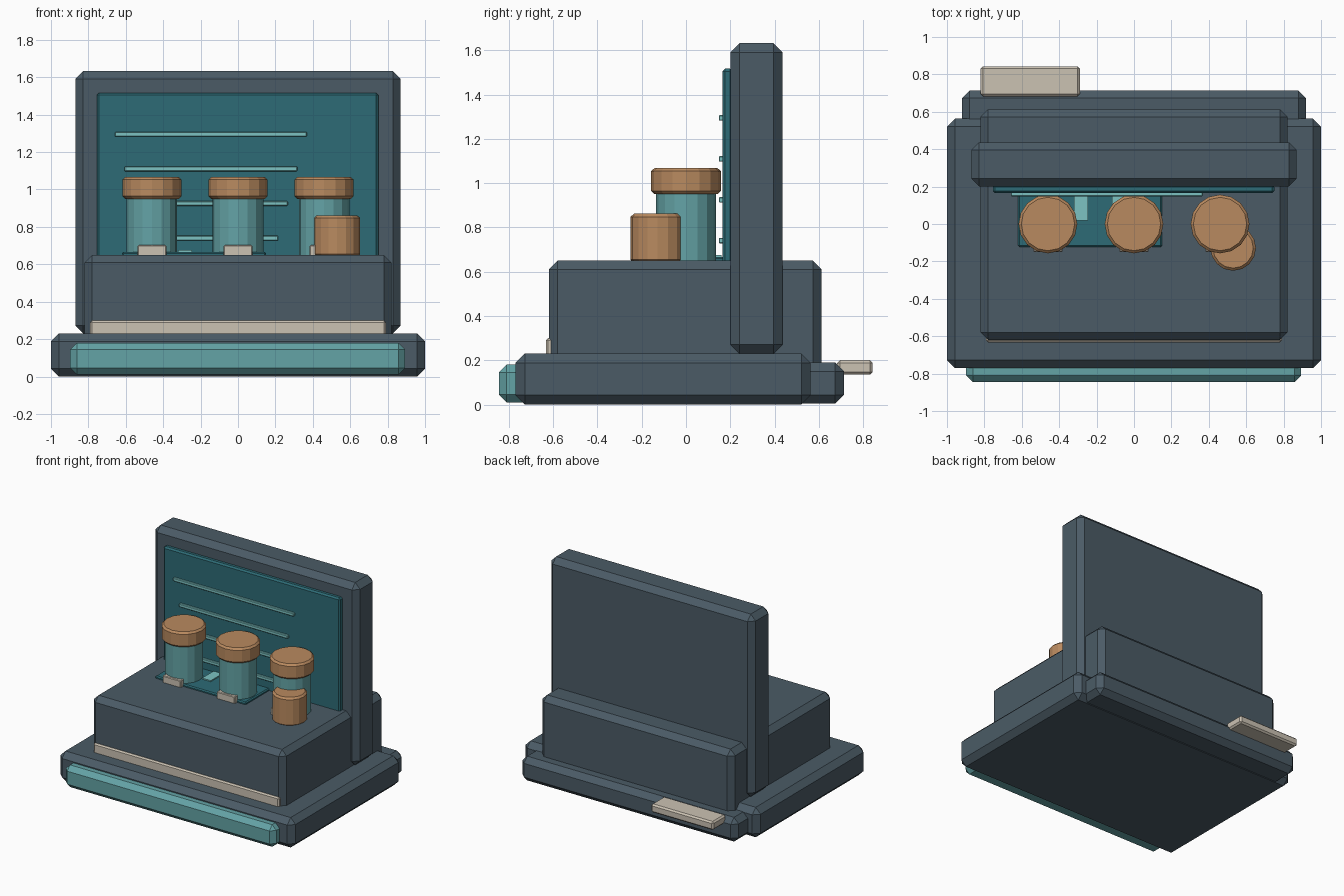
import bpy, bmesh
from mathutils import Matrix, Vector

if "Cube" in bpy.data.objects:
    bpy.data.objects.remove(bpy.data.objects["Cube"])


def material(name, rgb):
    m = bpy.data.materials.new(name)
    m.diffuse_color = (*rgb, 1)
    m.use_nodes = True
    m.node_tree.nodes["Principled BSDF"].inputs["Base Color"].default_value = m.diffuse_color
    return m


SLATE = material("slate", (0.07, 0.105, 0.133))
DARK_TEAL = material("dark_teal", (0.026, 0.147, 0.18))
TEAL = material("teal", (0.127, 0.367, 0.38))
PALE_TEAL = material("pale_teal", (0.2, 0.54, 0.54))
COPPER = material("copper", (0.485, 0.254, 0.115))
CREAM = material("cream", (0.6, 0.54, 0.45))


def finish(name, bm, mat, bevel, edges=None):
    if bevel:
        bmesh.ops.bevel(bm, geom=edges or bm.edges[:], offset=bevel, segments=1,
                        affect='EDGES', profile=0.5)
    bmesh.ops.recalc_face_normals(bm, faces=bm.faces[:])
    me = bpy.data.meshes.new(name)
    bm.to_mesh(me)
    bm.free()
    me.materials.append(mat)
    ob = bpy.data.objects.new(name, me)
    bpy.context.collection.objects.link(ob)
    return ob


def box(name, x, y, z, mat, bevel=0.0):
    """Chamfered box from (min, max) ranges; the object origin is its centre."""
    lo, hi = Vector((x[0], y[0], z[0])), Vector((x[1], y[1], z[1]))
    bm = bmesh.new()
    bmesh.ops.create_cube(bm, size=1, matrix=Matrix.Diagonal((*(hi - lo), 1)))
    ob = finish(name, bm, mat, bevel)
    ob.location = (lo + hi) / 2
    return ob


def drum(name, x, y, r, z, mat, bevel=0.0, sides=16):
    """Upright prism with chamfered rims."""
    bm = bmesh.new()
    bmesh.ops.create_cone(bm, cap_ends=True, segments=sides, radius1=r, radius2=r,
                          depth=z[1] - z[0])
    rims = [e for e in bm.edges if abs(e.verts[0].co.z - e.verts[1].co.z) < 1e-4]
    ob = finish(name, bm, mat, bevel, rims)
    ob.location = (x, y, (z[0] + z[1]) / 2)
    return ob


# Stepped base, main body and upright back
box("base_slab", (-1, 1), (-0.77, 0.563), (0, 0.23), SLATE, 0.042)
box("rear_base_step", (-0.92, 0.92), (0.3, 0.713), (0.004, 0.19), SLATE, 0.04)
box("main_body", (-0.82, 0.82), (-0.62, 0.613), (0.12, 0.65), SLATE, 0.04)
box("back_panel", (-0.87, 0.87), (0.2, 0.437), (0.23, 1.633), SLATE, 0.042)

# Front bumper, trim strip and rear tab
box("front_bumper", (-0.897, 0.893), (-0.845, -0.70), (0.01, 0.18), TEAL, 0.035)
box("front_trim", (-0.79, 0.79), (-0.633, -0.59), (0.2, 0.3), CREAM, 0.01)
box("rear_tab", (-0.82, -0.29), (0.683, 0.843), (0.135, 0.2), CREAM, 0.012)

# Screen with stepped text-like bars
box("screen", (-0.755, 0.75), (0.165, 0.21), (0.4, 1.517), DARK_TEAL, 0.012)
for i in range(4):
    half = 0.513 - i * 0.051
    z = 1.295 - i * 0.185
    box(f"screen_bar_{i + 1}", (-0.145 - half, -0.145 + half), (0.148, 0.17),
        (z - 0.013, z + 0.013), PALE_TEAL, 0.004)

# Low tray with inlays between the jars
box("tray", (-0.62, 0.15), (-0.123, 0.18), (0.635, 0.667), DARK_TEAL, 0.008)
for i, x in enumerate((-0.283, -0.08)):
    box(f"tray_inlay_{i + 1}", (x - 0.037, x + 0.037), (0.02, 0.16),
        (0.655, 0.676), PALE_TEAL)

# Three capped jars with labels
for i in range(3):
    x = -0.46 + 0.46 * i
    drum(f"jar_{i + 1}", x, 0, 0.135, (0.64, 0.96), TEAL)
    drum(f"jar_cap_{i + 1}", x, 0, 0.157, (0.95, 1.068), COPPER, 0.014)
    box(f"jar_label_{i + 1}", (x - 0.078, x + 0.078), (-0.15, -0.11),
        (0.64, 0.702), CREAM, 0.005)

# Short copper drum by the right jar
drum("small_drum", 0.53, -0.128, 0.122, (0.64, 0.862), COPPER, 0.014)
